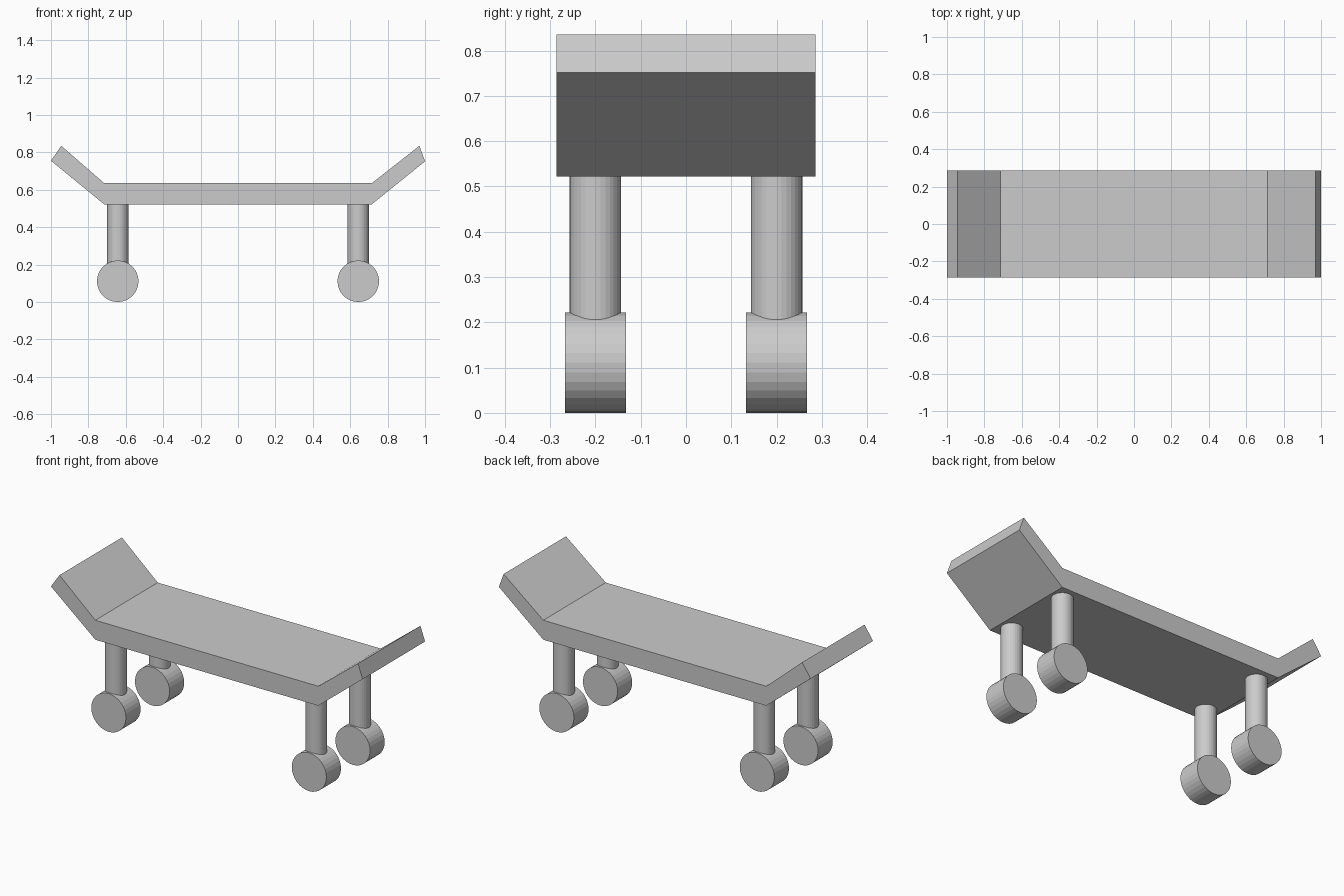
import bpy, bmesh
from math import pi

if "Cube" in bpy.data.objects:
    bpy.data.objects.remove(bpy.data.objects["Cube"])

SIDES = 32
HALF_DEPTH = 0.286
LEG_X, LEG_Y = 0.643, 0.2


def extrude_profile(name, profile, half_depth):
    """Closed x-z profile extruded symmetrically along y."""
    bm = bmesh.new()
    face = bm.faces.new([bm.verts.new((x, -half_depth, z)) for x, z in profile])
    ret = bmesh.ops.extrude_face_region(bm, geom=[face])
    verts = [v for v in ret["geom"] if isinstance(v, bmesh.types.BMVert)]
    bmesh.ops.translate(bm, vec=(0, 2 * half_depth, 0), verts=verts)
    bmesh.ops.recalc_face_normals(bm, faces=bm.faces)
    mesh = bpy.data.meshes.new(name)
    bm.to_mesh(mesh)
    bm.free()
    obj = bpy.data.objects.new(name, mesh)
    bpy.context.collection.objects.link(obj)
    return obj


def cylinder(name, radius, depth, location, rotation=(0, 0, 0)):
    bpy.ops.mesh.primitive_cylinder_add(vertices=SIDES, radius=radius, depth=depth,
                                        location=location, rotation=rotation)
    bpy.context.object.name = name
    return bpy.context.object


# Deck with upturned nose and tail
extrude_profile("deck", [
    (-1.0, 0.755), (-0.715, 0.522), (0.715, 0.522), (1.0, 0.752),
    (0.97, 0.835), (0.715, 0.635), (-0.715, 0.635), (-0.945, 0.835),
], HALF_DEPTH)

# Four posts, each ending in a wheel
for end, sx in (("left", -1), ("right", 1)):
    for side, sy in (("front", -1), ("back", 1)):
        x, y = sx * LEG_X, sy * LEG_Y
        top, bottom = 0.53, 0.15
        cylinder(f"{side}_{end}_post", 0.057, top - bottom, (x, y, (top + bottom) / 2))
        cylinder(f"{side}_{end}_wheel", 0.111, 0.134, (x, y, 0.111), (pi / 2, 0, 0))
